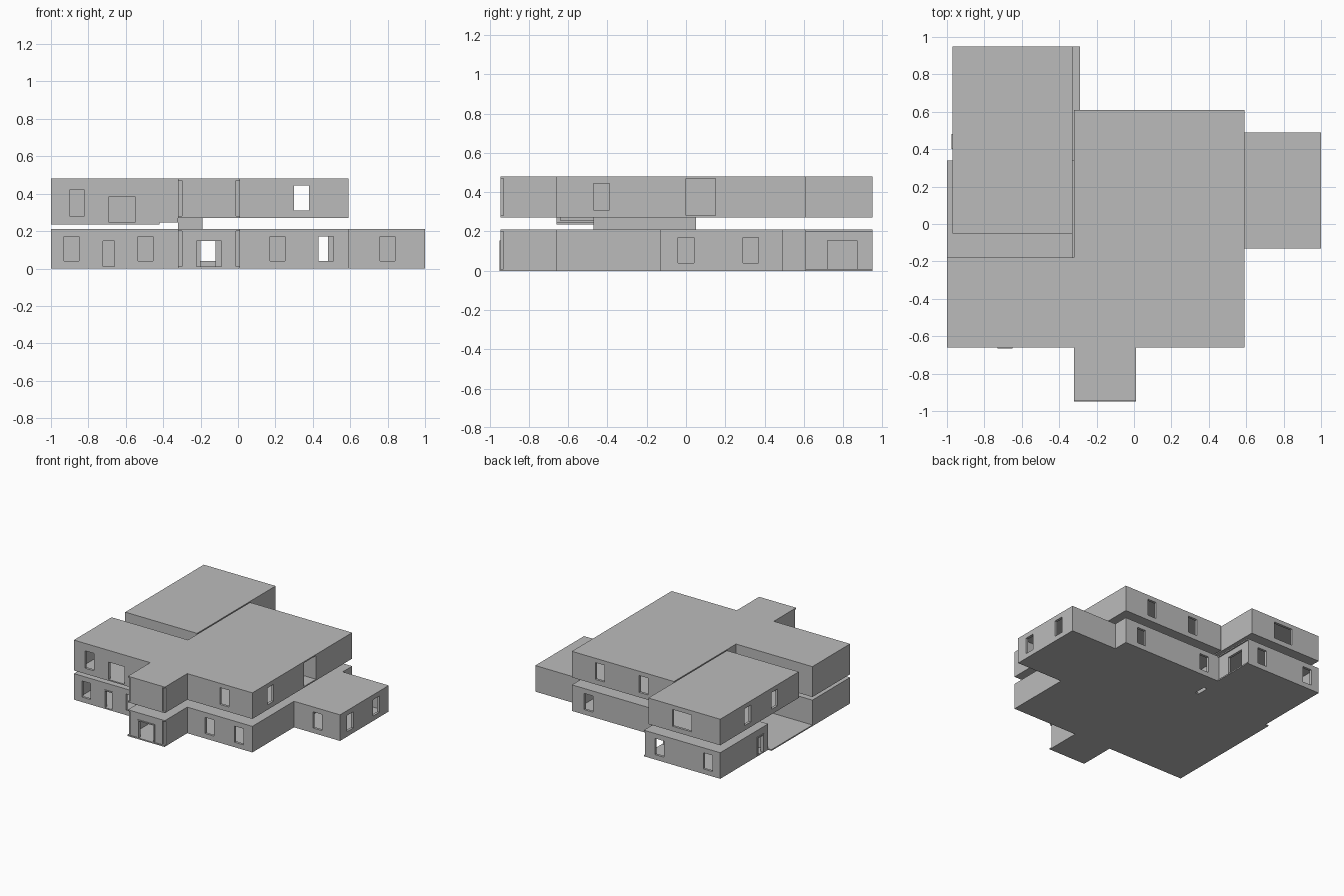
import bpy, bmesh

if "Cube" in bpy.data.objects:
    bpy.data.objects.remove(bpy.data.objects["Cube"])

T = 0.02  # wall thickness

grey = bpy.data.materials.new("plaster_grey")
grey.diffuse_color = (0.5, 0.5, 0.5, 1)
grey.use_nodes = True
grey.node_tree.nodes["Principled BSDF"].inputs["Base Color"].default_value = grey.diffuse_color


def boxes(name, items):
    """One object made from boxes given as (x0, x1, y0, y1, z0, z1)."""
    bm = bmesh.new()
    for x0, x1, y0, y1, z0, z1 in items:
        geo = bmesh.ops.create_cube(bm, size=1)
        for v in geo["verts"]:
            v.co.x = x0 if v.co.x < 0 else x1
            v.co.y = y0 if v.co.y < 0 else y1
            v.co.z = z0 if v.co.z < 0 else z1
    me = bpy.data.meshes.new(name)
    bm.to_mesh(me)
    bm.free()
    me.materials.append(grey)
    ob = bpy.data.objects.new(name, me)
    bpy.context.collection.objects.link(ob)
    return ob


def wall(name, axis, pos, side, a0, a1, z0, z1, openings=()):
    """Wall running along axis; outer face at pos, body toward side.
    Openings are (start, end, bottom, top)."""
    p0, p1 = sorted((pos, pos + side * T))
    parts = []

    def add(s, e, b, t):
        if e - s > 1e-4 and t - b > 1e-4:
            parts.append((s, e, p0, p1, b, t) if axis == "x" else (p0, p1, s, e, b, t))

    cur = a0
    for s, e, b, t in sorted(openings):
        add(cur, s, z0, z1)
        add(s, e, z0, b)
        add(s, e, t, z1)
        cur = e
    add(cur, a1, z0, z1)
    return boxes(name, parts)


def gwin(c):   # ground floor window
    return (c - 0.04, c + 0.04, 0.04, 0.17)


def uwin(c, w=0.08):   # upper floor window
    return (c - w / 2, c + w / 2, 0.31, 0.445)


def door(a0, a1):
    return (a0, a1, 0.01, 0.155)


# ---- ground floor slabs
base = boxes("ground_floor_slab", [(-0.97, 0.59, -0.66, 0.61, 0, 0.01)])
boxes("ground_floor_extensions", [
    (-1, -0.97, -0.66, 0.34, 0, 0.01), (0.59, 1, -0.13, 0.49, 0, 0.01),
    (-0.97, -0.29, 0.61, 0.95, 0, 0.01), (-0.32, 0.01, -0.95, -0.66, 0, 0.01)])
cutter = boxes("floor_slot_cutter", [(-0.305, -0.275, 0.37, 0.47, -0.02, 0.03)])
cutter.hide_render = True
cutter.hide_viewport = True
cutter.display_type = "WIRE"
mod = base.modifiers.new("slot", "BOOLEAN")
mod.object = cutter
mod.operation = "DIFFERENCE"
mod.solver = "EXACT"

# ---- ground floor ceilings (terrace on the left stays open)
boxes("ground_ceiling", [
    (-1, -0.32, -0.66, -0.18, 0.2, 0.21), (-0.32, 0.59, -0.66, 0.61, 0.2, 0.21),
    (0.59, 1, -0.13, 0.49, 0.2, 0.21), (-0.97, -0.32, 0.34, 0.95, 0.2, 0.21),
    (-0.32, -0.29, 0.61, 0.95, 0.2, 0.21), (-0.32, 0.01, -0.945, -0.66, 0.2, 0.21)])

# ---- ground floor walls
G = (0.01, 0.2)
wall("ground_front_wall", "x", -0.66, 1, -1, 0.59, *G,
     [gwin(-0.89), door(-0.73, -0.65), gwin(-0.495), door(-0.20, -0.12), gwin(0.21), gwin(0.47)])
wall("ground_left_wall", "y", -1, 1, -0.66, -0.18, *G)
wall("terrace_front_wall", "x", -0.18, -1, -1, -0.32, *G)
wall("terrace_inner_wall", "y", -0.33, 1, -0.66, 0.61, *G)
wall("terrace_back_wall", "x", 0.34, 1, -0.97, -0.32, *G)
wall("rear_room_left_wall", "y", -0.97, 1, 0.34, 0.95, *G, [door(0.40, 0.48)])
wall("rear_room_back_wall", "x", 0.95, -1, -0.97, -0.30, *G, [gwin(-0.86), gwin(-0.43)])
wall("rear_room_right_wall", "y", -0.30, -1, 0.61, 0.95, *G, [door(0.72, 0.87)])
wall("ground_back_wall", "x", 0.61, -1, -0.32, 0.59, *G, [gwin(-0.16), gwin(0.44)])
wall("ground_right_wall", "y", 0.59, -1, -0.66, 0.61, *G)
wall("wing_front_wall", "x", -0.13, 1, 0.59, 1, *G, [gwin(0.80)])
wall("wing_right_wall", "y", 1, -1, -0.13, 0.49, *G, [gwin(0), gwin(0.33)])
wall("wing_back_wall", "x", 0.49, -1, 0.59, 1, *G)
wall("porch_left_wall", "y", -0.32, 1, -0.93, -0.66, *G)
wall("porch_right_wall", "y", 0.01, -1, -0.93, -0.66, *G)
wall("porch_front_wall", "x", -0.945, 1, -0.30, -0.01, *G, [door(-0.23, -0.08)])


# ---- door frames
def frame(name, axis, p0, p1, a0, a1, z0=0.01, z1=0.155, w=0.009):
    bars = [(a0, a0 + w, z0, z1), (a1 - w, a1, z0, z1), (a0, a1, z1 - w, z1)]
    boxes(name, [(s, e, p0, p1, b, t) if axis == "x" else (p0, p1, s, e, b, t)
                 for s, e, b, t in bars])


frame("front_door_frame", "x", -0.665, -0.64, -0.73, -0.65)
frame("porch_door_frame", "x", -0.95, -0.925, -0.23, -0.08)
frame("side_door_frame", "y", -0.975, -0.95, 0.40, 0.48)

# ---- stairwell joining the two storeys
boxes("stairwell", [(-0.32, -0.19, -0.47, 0.05, 0.205, 0.275)])

# ---- upper floor slabs and roofs
rooms = [(-0.32, 0.59, -0.66, 0.61), (-0.97, -0.33, -0.05, 0.95),
         (-0.32, 0.01, -0.945, -0.66)]
boxes("upper_floor_slabs", [r + (0.27, 0.28) for r in rooms] +
      [(-1, -0.42, -0.66, -0.18, 0.235, 0.245), (-0.46, -0.32, -0.66, -0.18, 0.245, 0.255)])
boxes("roof", [r + (0.47, 0.48) for r in rooms] + [(-1, -0.32, -0.66, -0.18, 0.47, 0.48)])

# ---- upper floor walls
U = (0.28, 0.47)
L = (0.245, 0.47)
wall("upper_left_front_wall", "x", -0.66, 1, -1, -0.32, *L,
     [(-0.90, -0.82, 0.28, 0.42), (-0.69, -0.55, 0.245, 0.385)])
wall("upper_left_side_wall", "y", -1, 1, -0.66, -0.18, *L)
wall("upper_left_back_wall", "x", -0.18, -1, -1, -0.32, *L)
wall("upper_front_wall", "x", -0.66, 1, -0.32, 0.59, *U, [uwin(0.34)])
wall("upper_right_wall", "y", 0.59, -1, -0.66, 0.61, *U, [uwin(-0.43), (0, 0.15, 0.28, 0.47)])
wall("upper_back_wall", "x", 0.61, -1, -0.32, 0.59, *U, [uwin(-0.05), uwin(0.34)])
wall("upper_inner_wall", "y", -0.32, 1, -0.66, 0.61, *U)
wall("upper_rear_left_wall", "y", -0.97, 1, -0.05, 0.95, *U, [uwin(0.26), uwin(0.60)])
wall("upper_rear_back_wall", "x", 0.95, -1, -0.97, -0.33, *U, [uwin(-0.63, 0.17)])
wall("upper_rear_right_wall", "y", -0.33, -1, -0.05, 0.95, *U)
wall("upper_rear_front_wall", "x", -0.05, 1, -0.97, -0.33, *U)
wall("upper_porch_left_wall", "y", -0.32, 1, -0.93, -0.66, *U)
wall("upper_porch_right_wall", "y", 0.01, -1, -0.93, -0.66, *U)
wall("upper_porch_front_wall", "x", -0.945, 1, -0.30, -0.01, *U)

# ---- open recess in the right side of the upper floor
wall("recess_front_wall", "x", 0, -1, 0.43, 0.59, *U)
wall("recess_back_wall", "x", 0.15, 1, 0.43, 0.59, *U)
wall("recess_inner_wall", "y", 0.43, -1, -0.02, 0.17, *U)
